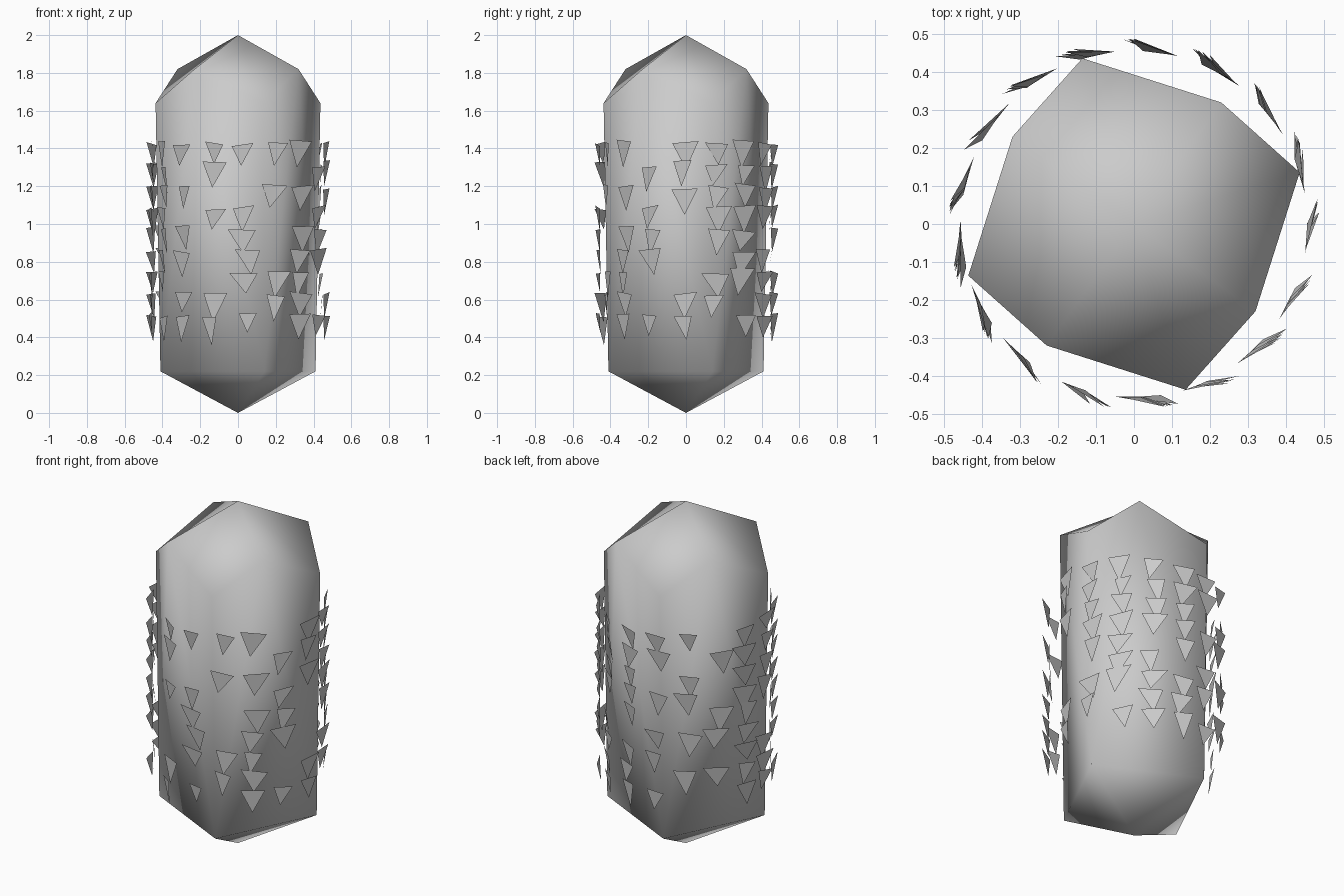
import bpy, bmesh, random
from math import sin, cos, radians

if "Cube" in bpy.data.objects:
    bpy.data.objects.remove(bpy.data.objects["Cube"])
random.seed(4)


def new_object(name, bm, smooth):
    me = bpy.data.meshes.new(name)
    bm.to_mesh(me)
    bm.free()
    for p in me.polygons:
        p.use_smooth = smooth
    ob = bpy.data.objects.new(name, me)
    bpy.context.collection.objects.link(ob)
    return ob


def polar(r, deg, z):
    return (r * cos(radians(deg)), r * sin(radians(deg)), z)


# Body: four-sided twisted column with pointed ends
bm = bmesh.new()
ring = lambda r, start, z: [bm.verts.new(polar(r, start + 90 * i, z)) for i in range(4)]
top = bm.verts.new((0, 0, 2))
bottom = bm.verts.new((0, 0, 0))
ridge = ring(0.394, 54.3, 1.82)
shoulder = ring(0.457, 17.3, 1.64)
base = ring(0.434, 18.9, 0.22)
for i in range(4):
    j = (i + 1) % 4
    a, b, c, b2, c2 = ridge[i], shoulder[i], base[i], shoulder[j], base[j]
    for f in ((top, b, a), (top, a, b2), (b, c, a), (a, c, c2), (a, c2, b2), (bottom, c2, c)):
        bm.faces.new(f)
new_object("body", bm, True)

# Scales: rows of loose downward triangles, x marks where one is present
ROWS = (
    "xxx.xxxxxxx.xxxxx",
    "...xxxxxxx.xx xx.x".replace(" ", ""),
    ".xx.xxxxx.x.xxxx.",
    "x..x.xxxxxx.xxx.x",
    "x.xx.xx.x..xx.xx.",
    "x.xx..xx.xxxx.xx.",
    "xxx..xxxxx..xxx..",
    ".xx.xx.xx.xxxx.xx",
    "x.xxx.xxxx..xxxxx",
)
bm = bmesh.new()
for r, row in enumerate(ROWS):
    z0 = 1.43 - 0.114 * r
    for k, mark in enumerate(row):
        if mark != "x":
            continue
        az = -86 + 360 / 17 * k + random.uniform(-2.5, 2.5)
        z = z0 + random.uniform(-0.012, 0.012)
        half = random.uniform(5.5, 9.0)
        h = random.uniform(0.105, 0.15)
        pts = (polar(0.457, az - half, z + random.uniform(-0.01, 0.01)),
               polar(0.456, az + random.uniform(-3, 3), z - h),
               polar(0.488, az + half, z + random.uniform(-0.01, 0.01)))
        bm.faces.new([bm.verts.new(p) for p in (pts[0], pts[2], pts[1])])
bmesh.ops.reverse_faces(bm, faces=[f for f in bm.faces if f.normal.dot(f.calc_center_median()) < 0])
bm.normal_update()
for f in bm.faces:
    c = f.calc_center_median()
    if f.normal.x * c.x + f.normal.y * c.y < 0:
        f.normal_flip()
new_object("scales", bm, False)
